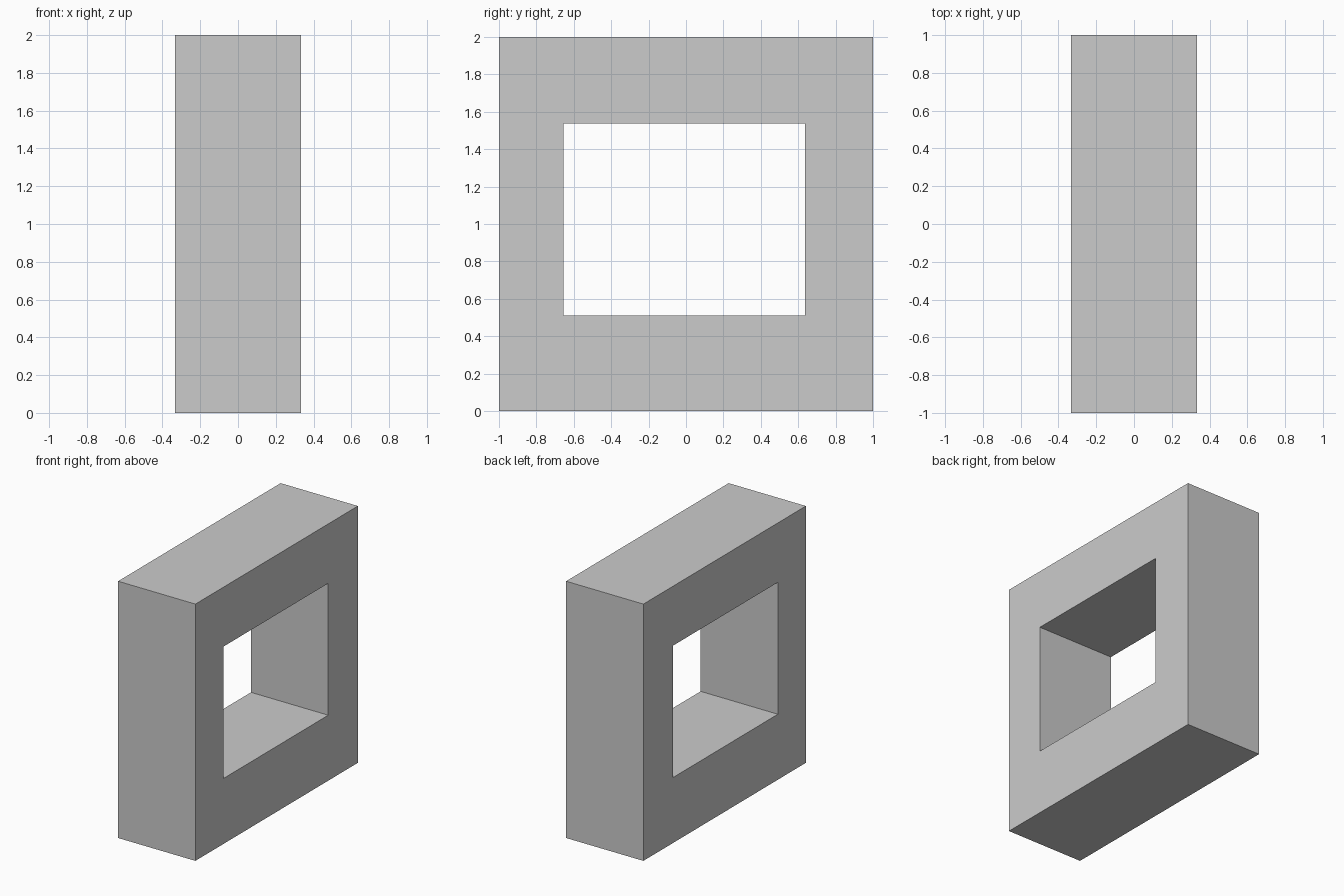
import bpy
import bmesh

if "Cube" in bpy.data.objects:
    bpy.data.objects.remove(bpy.data.objects["Cube"])

HALF_DEPTH = 0.333
outer = [(-1, 0), (1, 0), (1, 2), (-1, 2)]
opening = [(-0.655, 0.51), (0.635, 0.51), (0.635, 1.537), (-0.655, 1.537)]

# Square frame: a ring of four face panels, extruded through its thickness
bm = bmesh.new()
ring_out, ring_in = [[bm.verts.new((-HALF_DEPTH, y, z)) for y, z in loop]
                     for loop in (outer, opening)]
for i in range(4):
    j = (i + 1) % 4
    bm.faces.new((ring_out[i], ring_out[j], ring_in[j], ring_in[i]))

extruded = bmesh.ops.extrude_face_region(bm, geom=bm.faces[:], use_keep_orig=True)
moved = [g for g in extruded["geom"] if isinstance(g, bmesh.types.BMVert)]
bmesh.ops.translate(bm, verts=moved, vec=(2 * HALF_DEPTH, 0, 0))
bmesh.ops.recalc_face_normals(bm, faces=bm.faces[:])

mesh = bpy.data.meshes.new("square_frame")
bm.to_mesh(mesh)
bm.free()
frame = bpy.data.objects.new("square_frame", mesh)
bpy.context.collection.objects.link(frame)
